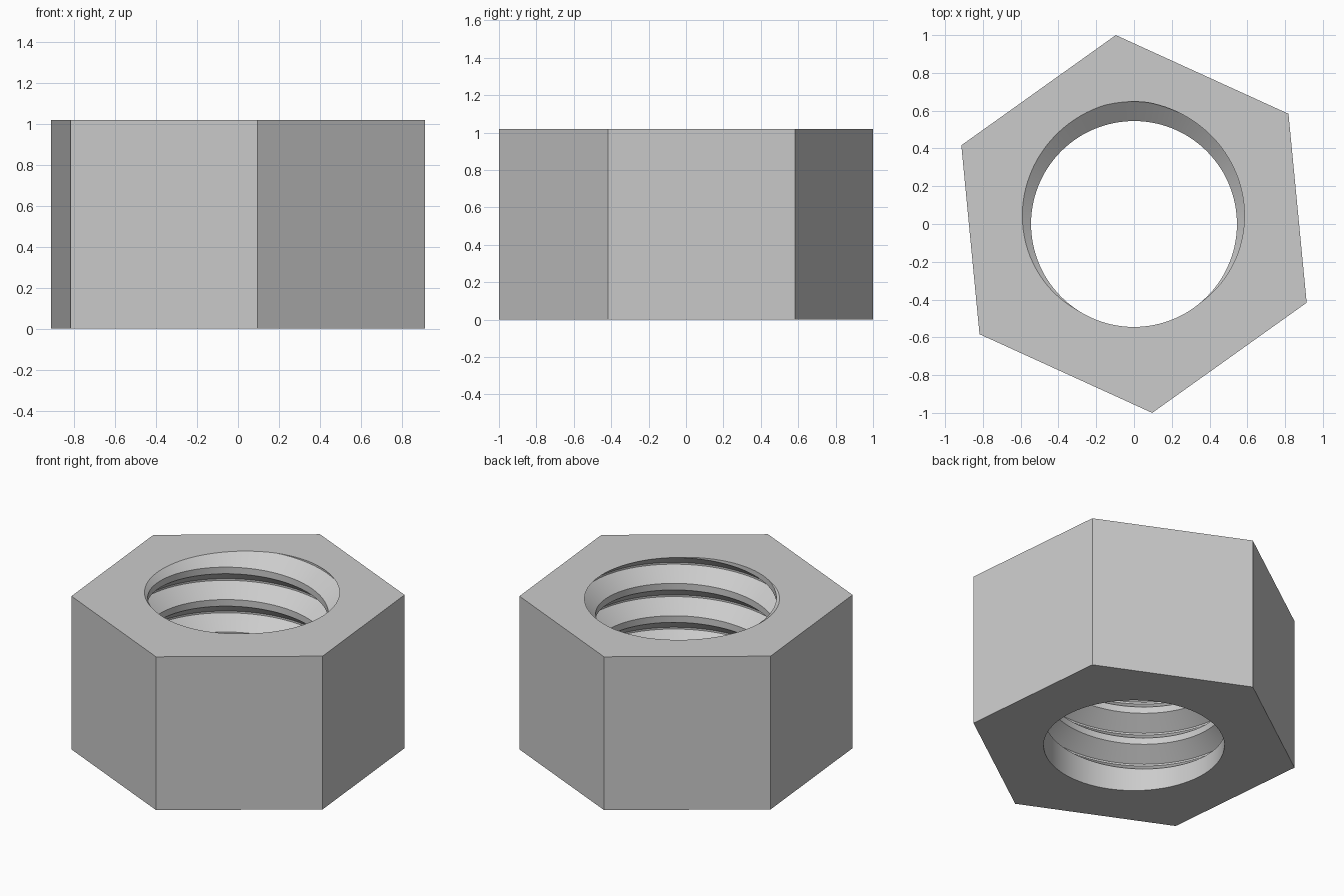
import bpy
import bmesh
from math import cos, sin, radians, pi

cube = bpy.data.objects.get("Cube")
if cube:
    bpy.data.objects.remove(cube, do_unlink=True)

HEIGHT = 1.02
HEX_RADIUS = 1.0046
BORE, ROOT = 0.545, 0.648        # thread crest and root radii
PITCH, START = 0.2158, 0.10      # thread rise per turn, centre of first groove
HALF, FLAT = 0.086, 0.006        # half heights of the groove mouth and root
STEPS, TURNS = 120, 5
TURN_OFFSET = radians(-0.5)      # lines the steps up with the hexagon corners
FIRST_CORNER = 12

steel = bpy.data.materials.new("steel_grey")
steel.use_nodes = True
grey = (0.6, 0.6, 0.6, 1)
steel.diffuse_color = grey
steel.node_tree.nodes["Principled BSDF"].inputs["Base Color"].default_value = grey


def thread_column(step):
    """Bore profile at one angle as (radius, z), cut off at both ends."""
    points = [(BORE, 0.0)]
    for turn in range(TURNS):
        mid = START + PITCH * (turn + step / STEPS)
        points += [(BORE, mid - HALF), (ROOT, mid - FLAT),
                   (ROOT, mid + FLAT), (BORE, mid + HALF)]
    points.append((BORE, max(HEIGHT, points[-1][1])))
    kept = []
    for i, (r, z) in enumerate(points):
        if z > HEIGHT:
            # slide the point down the profile onto the top plane
            r0, z0 = kept[-1]
            if z0 < HEIGHT:
                r = r0 + (r - r0) * (HEIGHT - z0) / (z - z0)
            else:
                r = r0
            z = HEIGHT
        kept.append((r, z))
    return kept


bm = bmesh.new()

# Threaded bore
columns = []
for step in range(STEPS + 1):
    a = 2 * pi * step / STEPS + TURN_OFFSET
    columns.append([bm.verts.new((r * cos(a), r * sin(a), z))
                    for r, z in thread_column(step)])
for left, right in zip(columns, columns[1:]):
    for j in range(len(left) - 1):
        bm.faces.new((left[j], left[j + 1], right[j + 1], right[j]))

# Blunt end wall where the first groove starts
bm.faces.new(columns[0][1:5])

# Hexagonal body: six sides, with each end made of six sectors around the bore
corner_steps = [FIRST_CORNER + k * STEPS // 6 for k in range(6)]


def hexagon(z):
    return [bm.verts.new((HEX_RADIUS * cos(a), HEX_RADIUS * sin(a), z))
            for a in (2 * pi * s / STEPS + TURN_OFFSET for s in corner_steps)]


bottom, top = hexagon(0), hexagon(HEIGHT)
for k in range(6):
    n = (k + 1) % 6
    bm.faces.new((bottom[k], bottom[n], top[n], top[k]))
    sector = range(corner_steps[k], corner_steps[k] + STEPS // 6 + 1)
    for ring, row in ((bottom, 0), (top, -1)):
        rim = [columns[s % STEPS][row] for s in sector]
        face = [ring[k], ring[n]] + rim[::-1]
        bm.faces.new(face if row else face[::-1])

# Join the seam and drop the collapsed thread faces
bmesh.ops.remove_doubles(bm, verts=bm.verts, dist=1e-5)
bmesh.ops.dissolve_degenerate(bm, dist=1e-5, edges=bm.edges)
bmesh.ops.recalc_face_normals(bm, faces=bm.faces)

mesh = bpy.data.meshes.new("hex_nut")
bm.to_mesh(mesh)
bm.free()
mesh.materials.append(steel)
nut = bpy.data.objects.new("hex_nut", mesh)
bpy.context.collection.objects.link(nut)

# Smooth thread surfaces with crisp crests and corners
bpy.ops.object.select_all(action='DESELECT')
nut.select_set(True)
bpy.context.view_layer.objects.active = nut
bpy.ops.object.shade_smooth_by_angle(angle=radians(25))
